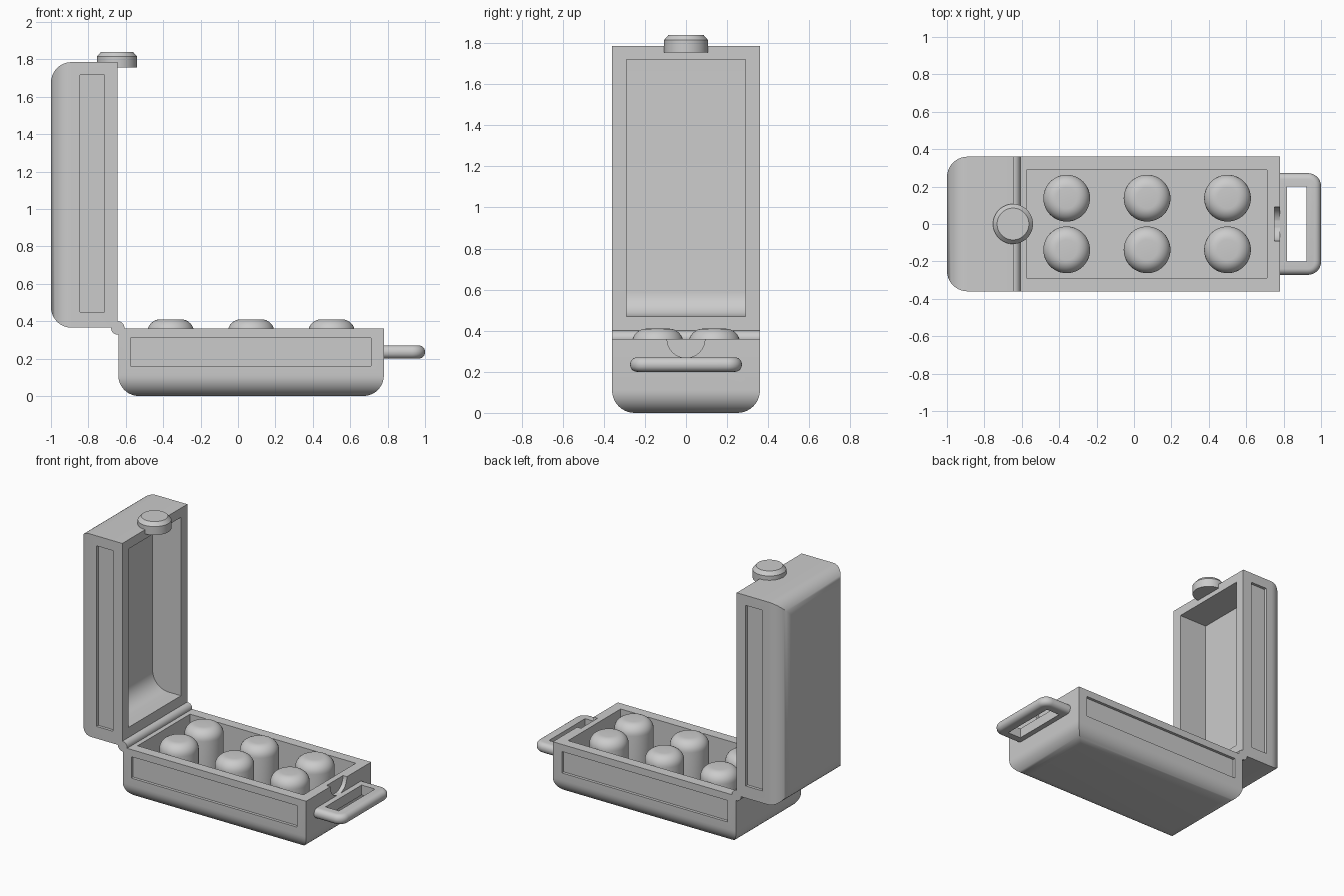
import bpy, bmesh, math
from mathutils import Matrix, Vector

if "Cube" in bpy.data.objects:
    bpy.data.objects.remove(bpy.data.objects["Cube"])


def finish(name, bm, smooth=True):
    bmesh.ops.recalc_face_normals(bm, faces=bm.faces[:])
    me = bpy.data.meshes.new(name)
    bm.to_mesh(me)
    bm.free()
    ob = bpy.data.objects.new(name, me)
    bpy.context.collection.objects.link(ob)
    if smooth:
        bpy.ops.object.select_all(action='DESELECT')
        ob.select_set(True)
        bpy.context.view_layer.objects.active = ob
        bpy.ops.object.shade_smooth_by_angle(angle=math.radians(35))
    return ob


def box_bm(lo, hi):
    bm = bmesh.new()
    bmesh.ops.create_cube(bm, size=1)
    lo, hi = Vector(lo), Vector(hi)
    for v in bm.verts:
        v.co = Vector([(lo[i] + hi[i]) / 2 + v.co[i] * (hi[i] - lo[i]) for i in range(3)])
    return bm


def lathe(name, profile, centre, axis='Z', n=48):
    """Closed solid of revolution from (radius, height) pairs."""
    bm = bmesh.new()
    rings = [[bm.verts.new((r * math.cos(2 * math.pi * k / n), r * math.sin(2 * math.pi * k / n), z))
              for k in range(n)] for r, z in profile]
    for a, b in zip(rings, rings[1:]):
        for k in range(n):
            bm.faces.new((a[k], a[(k + 1) % n], b[(k + 1) % n], b[k]))
    bm.faces.new(rings[0])
    bm.faces.new(rings[-1])
    turn = {'Z': Matrix(), 'X': Matrix.Rotation(math.pi / 2, 4, 'Y'),
            'Y': Matrix.Rotation(math.pi / 2, 4, 'X')}[axis]
    bm.transform(Matrix.Translation(centre) @ turn)
    return finish(name, bm)


def cut(ob, cutters):
    for c in cutters:
        m = ob.modifiers.new("cut", 'BOOLEAN')
        m.operation, m.solver, m.object = 'DIFFERENCE', 'EXACT', c
        bpy.context.view_layer.objects.active = ob
        bpy.ops.object.modifier_apply(modifier=m.name)
        bpy.data.objects.remove(c)


L, W = 1.42, 0.36  # shell length and half width


def shell(name, h, cavity, panel, r=0.11, fillet=0.0):
    """Open tray with rounded bottom edges, hinge end at x = 0."""
    bm = bmesh.new()
    steps = 10
    prof = [(r * (1 - math.sin(i / steps * math.pi / 2)), r * (1 - math.cos(i / steps * math.pi / 2)))
            for i in range(steps + 1)] + [(0, h)]
    rings = [[bm.verts.new(p) for p in ((d, d - W, z), (L - d, d - W, z), (L - d, W - d, z), (d, W - d, z))]
             for d, z in prof]
    for a, b in zip(rings, rings[1:]):
        for k in range(4):
            bm.faces.new((a[k], a[(k + 1) % 4], b[(k + 1) % 4], b[k]))
    bm.faces.new(rings[0])
    bm.faces.new(rings[-1])
    ob = finish(name, bm, False)
    # inner cavity
    x0, x1, floor = cavity
    cb = box_bm((x0, -0.29, floor), (x1, 0.29, h + 0.1))
    if fillet:
        edge = [e for e in cb.edges if all(abs(v.co.x - x0) < 1e-4 and abs(v.co.z - floor) < 1e-4 for v in e.verts)]
        bmesh.ops.bevel(cb, geom=edge, offset=fillet, segments=10, profile=0.5, affect='EDGES')
    cutters = [finish("cavity_cutter", cb, False)]
    # shallow side panels
    p0, p1, z0, z1 = panel
    for s in (-1, 1):
        ys = sorted((s * (W - 0.02), s * (W + 0.1)))
        cutters.append(finish("panel_cutter", box_bm((p0, ys[0], z0), (p1, ys[1], z1)), False))
    cut(ob, cutters)
    return ob


def smooth(ob):
    bpy.ops.object.select_all(action='DESELECT')
    ob.select_set(True)
    bpy.context.view_layer.objects.active = ob
    bpy.ops.object.shade_smooth_by_angle(angle=math.radians(35))


# base tray with half-round latch notch
base = shell("base_tray", 0.36, (0.065, 1.35, 0.14), (0.065, 1.35, 0.16, 0.31))
base.data.transform(Matrix.Translation((-0.64, 0, 0)))
cut(base, [lathe("notch_cutter", [(0.092, -0.03), (0.092, 0.1)], (0.78, 0, 0.36), 'X')])
smooth(base)

# lid, same shell stood on its hinge end (x and z swapped)
lid = shell("open_lid", 0.355, (0.105, 1.355, 0.135), (0.085, 1.35, 0.155, 0.285), fillet=0.12)
lid.data.transform(Matrix.Translation((-1, 0, 0.365)) @ Matrix.Rotation(math.pi, 4, Vector((1, 0, 1))))
smooth(lid)

# hinge barrel
lathe("hinge_barrel", [(0.036, -W), (0.036, W)], (-0.643, 0, 0.364), 'Y', 32)

# latch button
lathe("latch_button", [(0.107, 1.755), (0.107, 1.815), (0.085, 1.84)], (-0.647, 0, 0))

# eggs: round-topped cylinders
b = 0.07
dome = [(0.125, 0.13)] + [(0.125 - b + b * math.cos(i * math.pi / 16), 0.41 - b + b * math.sin(i * math.pi / 16))
                          for i in range(9)]
for i, x in enumerate((-0.36, 0.07, 0.5)):
    for s in (-1, 1):
        lathe(f"egg_{i}_{'front' if s < 0 else 'back'}", dome, (x, s * 0.138, 0))

# carrying handle: soft-edged slab with a rectangular hole
bm = box_bm((0.74, -0.272, 0.2), (1.0, 0.272, 0.27))
edges = [e for e in bm.edges if all(v.co.x > 0.9 for v in e.verts)
         and abs(e.verts[0].co.z - e.verts[1].co.z) > 0.01]
bmesh.ops.bevel(bm, geom=edges, offset=0.07, segments=8, profile=0.5, affect='EDGES')
edges = [e for e in bm.edges if abs(e.verts[0].co.z - e.verts[1].co.z) < 1e-4
         and not all(v.co.x < 0.75 for v in e.verts)]
bmesh.ops.bevel(bm, geom=edges, offset=0.033, segments=6, profile=0.5, affect='EDGES')
handle = finish("carry_handle", bm)
cut(handle, [finish("handle_hole_cutter", box_bm((0.818, -0.2, 0.1), (0.922, 0.2, 0.4)), False)])
smooth(handle)
